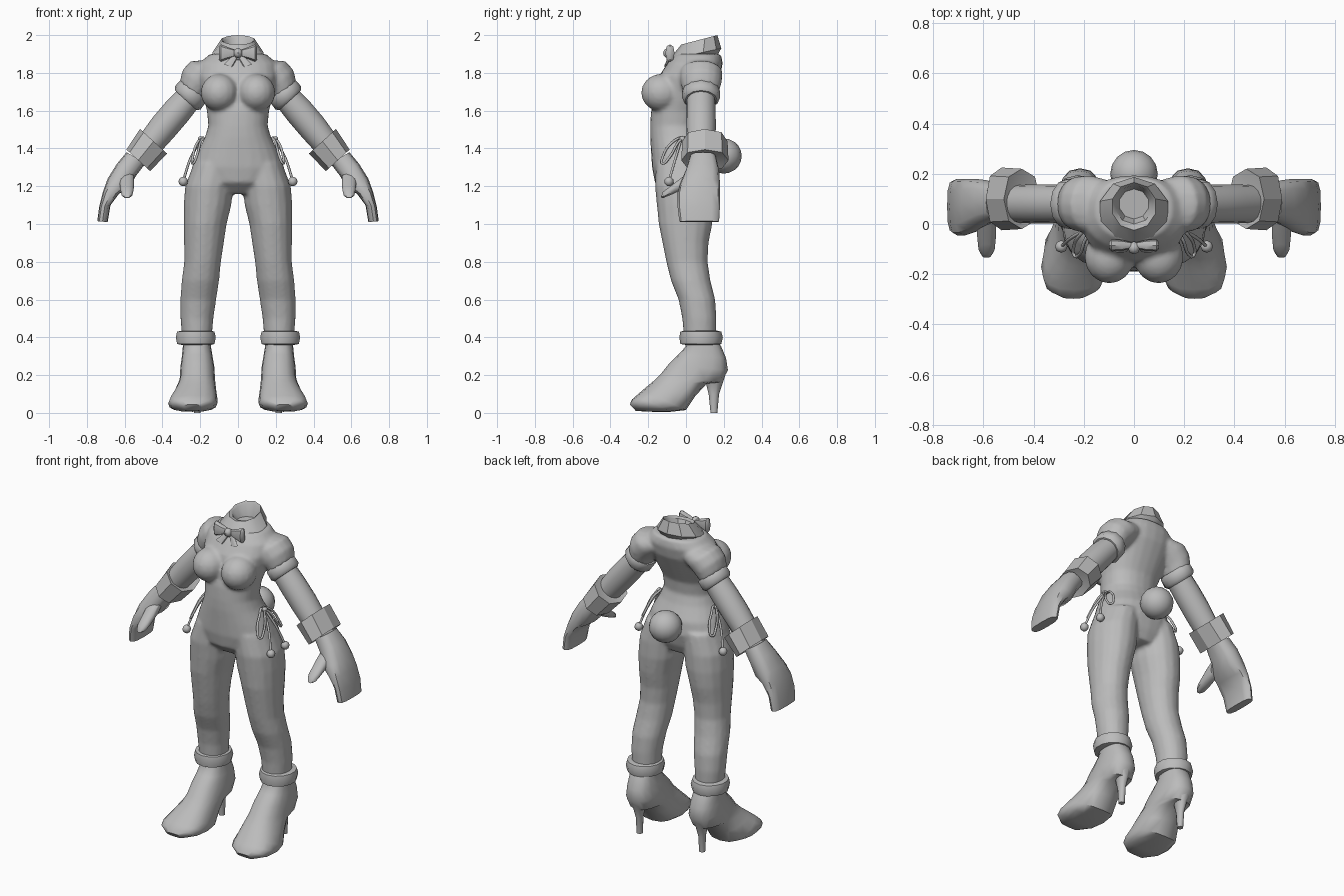
import bpy, bmesh, math
from mathutils import Vector, Matrix

cube = bpy.data.objects.get("Cube")
if cube:
    bpy.data.objects.remove(cube, do_unlink=True)

grey = bpy.data.materials.new("plain_grey")
grey.use_nodes = True
COLOUR = (0.5, 0.5, 0.5, 1)
grey.diffuse_color = COLOUR
grey.node_tree.nodes["Principled BSDF"].inputs["Base Color"].default_value = COLOUR


def ring(a, b, w):
    """Oval with opposite points a and b and half-width vector w."""
    a, b = Vector(a), Vector(b)
    return (a + b) / 2, (a - b) / 2, Vector(w)


def flat(z, x0, x1, y0, y1):
    x = (x0 + x1) / 2
    return ring((x, y0, z), (x, y1, z), ((x1 - x0) / 2, 0, 0))


def arm_ring(x, z, r, ry, y=0.08):
    n = Vector((0.74, 0, 0.67)) * r
    c = Vector((x, y, z))
    return ring(c + n, c - n, (0, ry, 0))


def loft(bm, rings, n=16, square=1.0, mirror=False):
    """Skin a closed solid through the rings, optionally on both sides."""
    def power(t):
        return math.copysign(abs(t) ** square, t) if abs(t) > 1e-6 else 0
    for side in ((1, -1) if mirror else (1,)):
        loops = []
        for c, u, v in rings:
            loop = []
            for i in range(n):
                t = 2 * math.pi * i / n
                p = c + u * power(math.cos(t)) + v * power(math.sin(t))
                loop.append(bm.verts.new((p.x * side, p.y, p.z)))
            loops.append(loop)
        for p, q in zip(loops, loops[1:]):
            for i in range(n):
                j = (i + 1) % n
                bm.faces.new((p[i], p[j], q[j], q[i]))
        bm.faces.new(loops[0])
        bm.faces.new(loops[-1])


def ball(bm, centre, size, mirror=False, seg=16):
    for side in ((1, -1) if mirror else (1,)):
        x, y, z = centre
        m = Matrix.Translation((x * side, y, z)) @ Matrix.Diagonal((*size, 1))
        bmesh.ops.create_uvsphere(bm, u_segments=seg, v_segments=seg // 2 + 2, radius=1, matrix=m)


def finish(bm, name, angle=45):
    bmesh.ops.recalc_face_normals(bm, faces=bm.faces)
    me = bpy.data.meshes.new(name)
    bm.to_mesh(me)
    bm.free()
    me.shade_smooth()
    me.set_sharp_from_angle(angle=math.radians(angle))
    me.materials.append(grey)
    ob = bpy.data.objects.new(name, me)
    bpy.context.collection.objects.link(ob)
    return ob


def part(name, rings, n=16, square=1.0, mirror=True, angle=45):
    bm = bmesh.new()
    loft(bm, rings, n, square, mirror)
    return finish(bm, name, angle)


# Suit: torso, bust, shoulders and legs fused into one skin
bm = bmesh.new()
torso = [(1.16, .12, -.10, .10), (1.22, .20, -.165, .13), (1.30, .245, -.18, .15),
         (1.38, .215, -.185, .14), (1.46, .175, -.19, .10), (1.52, .157, -.19, .08),
         (1.60, .165, -.185, .09), (1.70, .19, -.16, .14), (1.78, .21, -.145, .18),
         (1.85, .205, -.10, .195), (1.90, .15, -.06, .185)]
loft(bm, [flat(z, -x, x, y0, y1) for z, x, y0, y1 in torso], 24, 0.9)
ball(bm, (.098, -.13, 1.695), (.1, .108, .1), True)
legs = [(1.32, .01, .235, -.16, .14), (1.2, .025, .28, -.165, .15), (1.1, .035, .288, -.155, .15),
        (1.0, .06, .288, -.145, .14), (.9, .075, .286, -.125, .12), (.8, .09, .285, -.105, .115),
        (.7, .1, .298, -.08, .13), (.6, .115, .306, -.04, .155), (.5, .13, .305, -.02, .162),
        (.38, .14, .295, -.01, .16)]
loft(bm, [flat(*row) for row in legs], 16, 0.95, True)
shoulder = [(.12, 1.82, .07, .1), (.18, 1.80, .095, .115), (.225, 1.755, .092, .11),
            (.25, 1.70, .08, .095)]
loft(bm, [arm_ring(*row) for row in shoulder], 16, 1, True)
suit = finish(bm, "suit_body")
fuse = suit.modifiers.new("fuse", 'REMESH')
fuse.mode = 'VOXEL'
fuse.voxel_size = 0.011
fuse.use_smooth_shade = True
soften = suit.modifiers.new("soften", 'SMOOTH')
soften.factor = 0.5
soften.iterations = 5

# Sleeves and arms
part("sleeve_hems", [arm_ring(.228, 1.712, .078, .09), arm_ring(.236, 1.704, .089, .1),
                     arm_ring(.266, 1.668, .092, .1), arm_ring(.276, 1.655, .078, .085)], 12)
part("arms", [arm_ring(.25, 1.68, .07, .075), arm_ring(.32, 1.60, .077, .077),
              arm_ring(.395, 1.512, .077, .078), arm_ring(.47, 1.42, .07, .075)])
part("wrist_cuffs", [arm_ring(.45, 1.43, .07, .08, .09), arm_ring(.447, 1.438, .097, .12, .1),
                     arm_ring(.528, 1.337, .085, .125, .1), arm_ring(.522, 1.343, .06, .08, .09)],
     8, 0.9, angle=30)

# Mitten hands: outer point, inner point, y range
hand = [(.59, 1.38, .49, 1.32, .02, .16), (.64, 1.32, .54, 1.255, 0, .175),
        (.69, 1.24, .575, 1.19, -.03, .18), (.715, 1.17, .63, 1.16, -.045, .18),
        (.735, 1.09, .675, 1.10, -.045, .18), (.745, 1.015, .69, 1.01, -.035, .175)]
part("mitten_hands", [ring((a, (y0 + y1) / 2, b), (c, (y0 + y1) / 2, d), (0, (y1 - y0) / 2, 0))
                      for a, b, c, d, y0, y1 in hand], 12, 0.7)
part("thumbs", [ring((.63, .03, 1.25), (.55, .03, 1.25), (0, .03, .06)),
                ring((.625, -.05, 1.20), (.55, -.05, 1.20), (0, .025, .045)),
                ring((.62, -.10, 1.17), (.555, -.10, 1.17), (0, .02, .033)),
                ring((.605, -.128, 1.155), (.57, -.128, 1.155), (0, .006, .016))], 10, 0.85)

# Ankle cuffs
part("ankle_cuffs", [flat(.36, .14, .3, 0, .17), flat(.365, .122, .325, -.03, .187),
                     flat(.40, .115, .332, -.035, .195), flat(.43, .122, .325, -.03, .187),
                     flat(.435, .14, .3, -.01, .165)], 14)

# Boots: front point, back point, x range along the instep to the toe
boot = [(0, .38, .17, .38, .145, .29), (-.002, .35, .187, .35, .143, .292),
        (-.04, .31, .212, .29, .135, .297), (-.09, .26, .222, .225, .125, .305),
        (-.13, .21, .185, .16, .122, .308), (-.17, .17, .11, .155, .12, .315),
        (-.20, .145, .05, .09, .115, .335), (-.23, .12, 0, .015, .108, .36),
        (-.262, .092, -.08, .006, .11, .37), (-.285, .072, -.18, .006, .13, .355),
        (-.298, .045, -.265, .01, .19, .295)]
part("boots", [ring(((x0 + x1) / 2, a, b), ((x0 + x1) / 2, c, d), ((x1 - x0) / 2, 0, 0))
               for a, b, c, d, x0, x1 in boot], 16, 0.8)
part("boot_heels", [flat(.22, .15, .28, .08, .215), flat(.16, .185, .245, .105, .195),
                    flat(.10, .195, .235, .12, .175), flat(0, .197, .233, .13, .166)], 10)

# Collar with an open neck
part("collar", [ring((0, a, b), (0, c, d), (w, 0, 0)) for a, b, c, d, w in (
    (.02, 1.90, .14, 1.91, .06), (0, 1.945, .155, 1.985, .078), (-.025, 1.95, .166, 2.0, .09),
    (-.09, 1.87, .187, 1.93, .142), (-.06, 1.86, .17, 1.90, .11))], 10, 1, False, 35)

# Bow tie
bm = bmesh.new()
loft(bm, [ring((x, -.085, 1.905 + h), (x, -.085, 1.905 - h), (0, d, 0))
          for x, h, d in ((.008, .016, .012), (.05, .03, .022), (.09, .046, .024), (.1, .036, .012))],
     8, 0.8, True)
loft(bm, [ring((.03, -.085, 1.89), (.0, -.085, 1.885), (0, .008, 0)),
          ring((.075, -.108, 1.845), (.03, -.108, 1.83), (0, .006, 0))], 8, 0.7, True)
ball(bm, (0, -.095, 1.905), (.024, .026, .026), seg=8)
finish(bm, "bow_tie")

# Round tail
bm = bmesh.new()
ball(bm, (0, .2, 1.36), (.095, .095, .093))
finish(bm, "round_tail")


# Hip ribbons: a loop and a hanging cord with a bead, front and back of each hip
def cord(name, points, cyclic):
    cu = bpy.data.curves.new(name, 'CURVE')
    cu.dimensions = '3D'
    cu.bevel_depth = 0.007
    cu.bevel_resolution = 1
    cu.resolution_u = 5
    cu.use_fill_caps = True
    sp = cu.splines.new('BEZIER')
    sp.bezier_points.add(len(points) - 1)
    for bp, p in zip(sp.bezier_points, points):
        bp.co = p
        bp.handle_left_type = bp.handle_right_type = 'AUTO'
    sp.use_cyclic_u = cyclic
    cu.materials.append(grey)
    ob = bpy.data.objects.new(name, cu)
    bpy.context.collection.objects.link(ob)
    bpy.ops.object.select_all(action='DESELECT')
    ob.select_set(True)
    bpy.context.view_layer.objects.active = ob
    bpy.ops.object.convert(target='MESH')


LOOP = [(.19, -.02, 1.455), (.2, -.075, 1.43), (.222, -.125, 1.35), (.238, -.125, 1.32),
        (.24, -.09, 1.35), (.212, -.04, 1.435)]
HANG = [(.195, -.025, 1.45), (.25, -.055, 1.35), (.288, -.088, 1.235)]
beads = bmesh.new()
for sx, side in ((1, "left"), (-1, "right")):
    for front, end in ((True, "front"), (False, "back")):
        def place(p):
            return (p[0] * sx, p[1] if front else -.04 - p[1], p[2])
        cord(f"{side}_{end}_ribbon_loop", [place(p) for p in LOOP], True)
        cord(f"{side}_{end}_ribbon_cord", [place(p) for p in HANG], False)
        ball(beads, place((.29, -.09, 1.225)), (.025, .025, .025), seg=8)
    ball(beads, (.198 * sx, -.02, 1.45), (.015, .018, .015), seg=8)
finish(beads, "ribbon_beads")
